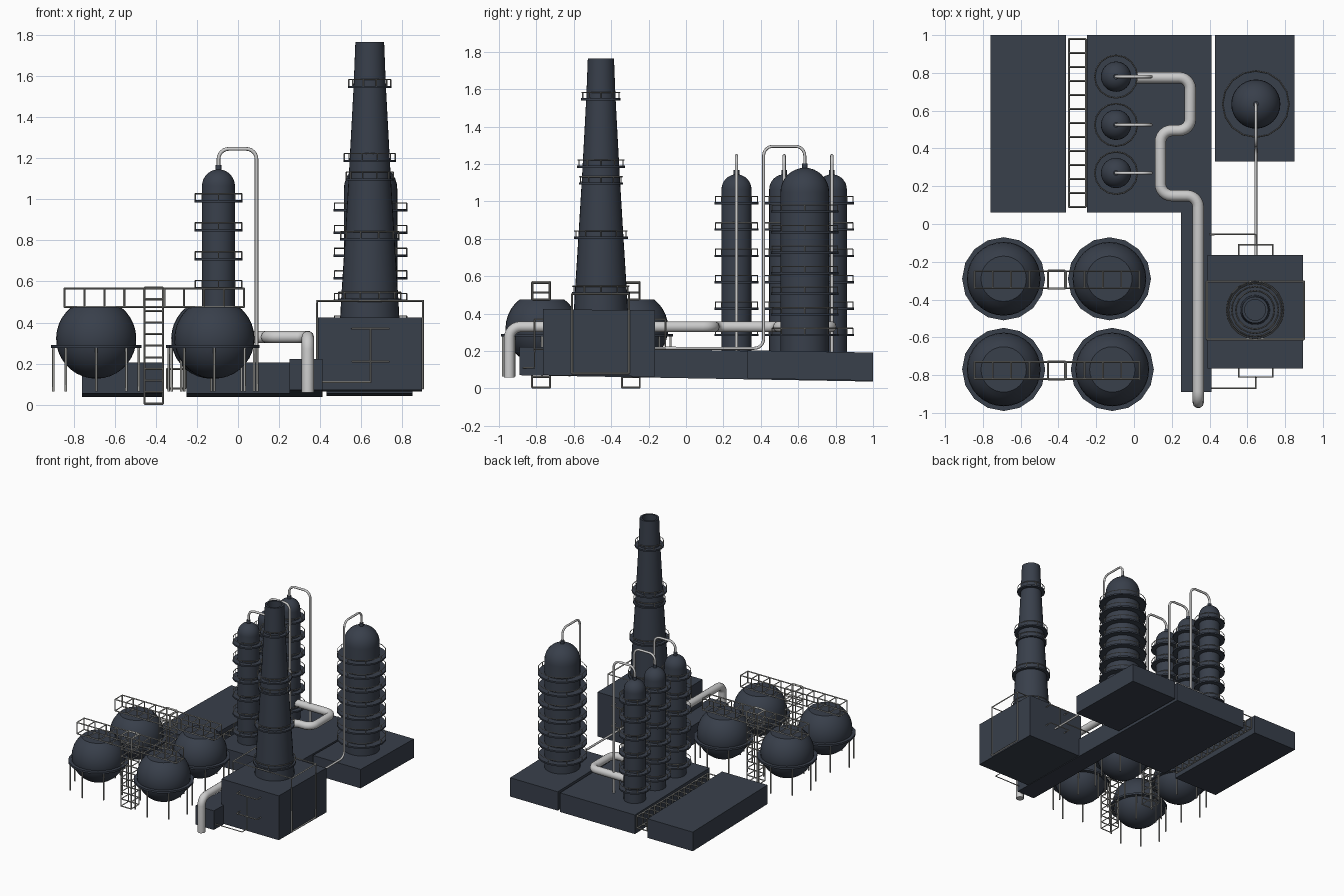
import bpy, bmesh, math
from mathutils import Vector

if "Cube" in bpy.data.objects:
    bpy.data.objects.remove(bpy.data.objects["Cube"])


def material(name, rgb):
    m = bpy.data.materials.new(name)
    m.diffuse_color = (*rgb, 1)
    m.use_nodes = True
    m.node_tree.nodes["Principled BSDF"].inputs["Base Color"].default_value = m.diffuse_color
    return m


DARK = material("dark_slate", (0.04, 0.05, 0.07))
PIPE = material("pale_pipe", (0.72, 0.72, 0.75))
RAIL = material("rail_grey", (0.36, 0.36, 0.34))
TAU = 2 * math.pi


def mesh_object(name, bm, mat, smooth=True):
    bmesh.ops.recalc_face_normals(bm, faces=bm.faces)
    me = bpy.data.meshes.new(name)
    bm.to_mesh(me)
    bm.free()
    me.materials.append(mat)
    ob = bpy.data.objects.new(name, me)
    bpy.context.collection.objects.link(ob)
    if smooth:
        bpy.ops.object.select_all(action='DESELECT')
        ob.select_set(True)
        bpy.context.view_layer.objects.active = ob
        bpy.ops.object.shade_smooth_by_angle(angle=math.radians(35))
    return ob


def slab(name, x0, x1, y0, y1, z0, z1, slope=0.018):
    """Block whose top and bottom fall slightly towards the back."""
    bm = bmesh.new()
    bmesh.ops.create_cube(bm, size=1)
    for v in bm.verts:
        x, y, z = v.co + Vector((.5, .5, .5))
        yy = y0 + (y1 - y0) * y
        v.co = (x0 + (x1 - x0) * x, yy, z0 + (z1 - z0) * z - slope * yy)
    return mesh_object(name, bm, DARK, False)


def lathe(name, centre, profile, segs=32, mat=DARK, closed=False):
    """Turn a list of (radius, z) about a vertical axis."""
    bm = bmesh.new()
    vs = [bm.verts.new((centre[0] + r, centre[1], z)) for r, z in profile]
    pairs = list(zip(vs, vs[1:])) + ([(vs[-1], vs[0])] if closed else [])
    edges = [bm.edges.new(p) for p in pairs]
    bmesh.ops.spin(bm, geom=vs + edges, cent=(*centre, 0), axis=(0, 0, 1),
                   angle=TAU, steps=segs, use_merge=True)
    bmesh.ops.remove_doubles(bm, verts=bm.verts, dist=1e-5)
    return mesh_object(name, bm, mat)


def fillet(points, radius, n=6):
    """Round the corners of a path."""
    pts = [Vector(p) for p in points]
    out = [pts[0]]
    for a, b, c in zip(pts, pts[1:], pts[2:]):
        p, q = b + (a - b).normalized() * radius, b + (c - b).normalized() * radius
        centre = p + q - b
        for i in range(n + 1):
            t = i / n * math.pi / 2
            out.append(centre + (p - centre) * math.cos(t) + (q - centre) * math.sin(t))
    return out + [pts[-1]]


def tubes(name, paths, r, mat, res=0, cyclic=False):
    cu = bpy.data.curves.new(name, 'CURVE')
    cu.dimensions = '3D'
    cu.bevel_depth, cu.bevel_resolution, cu.use_fill_caps = r, res, True
    for path in paths:
        sp = cu.splines.new('POLY')
        sp.points.add(len(path) - 1)
        for pt, co in zip(sp.points, path):
            pt.co = (*co, 1)
        sp.use_cyclic_u = cyclic
        sp.use_smooth = res > 0
    cu.materials.append(mat)
    ob = bpy.data.objects.new(name, cu)
    bpy.context.collection.objects.link(ob)
    bpy.ops.object.select_all(action='DESELECT')
    ob.select_set(True)
    bpy.context.view_layer.objects.active = ob
    bpy.ops.object.convert(target='MESH')
    return ob


def truss(name, lo, hi, axis, cells, r=0.005):
    """Square lattice box: four chords and a frame at each cell."""
    u, v = [i for i in range(3) if i != axis]
    corners = [(lo[u], lo[v]), (hi[u], lo[v]), (hi[u], hi[v]), (lo[u], hi[v])]

    def at(c, t):
        p = [0, 0, 0]
        p[u], p[v], p[axis] = c[0], c[1], lo[axis] + (hi[axis] - lo[axis]) * t
        return p
    segs = [[at(c, 0), at(c, 1)] for c in corners]
    for i in range(cells + 1):
        for a, b in zip(corners, corners[1:] + corners[:1]):
            segs.append([at(a, i / cells), at(b, i / cells)])
    tubes(name, segs, r, RAIL)


def platform(name, c, r_in, r_out, z, segs=16):
    """Ring walkway with a handrail."""
    lathe(name + "_floor", c, [(r_in, z), (r_out, z), (r_out, z + .012), (r_in, z + .012)],
          segs, closed=True)
    rr = r_out - .004

    def pt(i, h):
        a = TAU * i / segs
        return (c[0] + rr * math.cos(a), c[1] + rr * math.sin(a), z + h)
    tubes(name + "_rail", [[pt(i, .042) for i in range(segs)]], .003, RAIL, cyclic=True)
    tubes(name + "_posts", [[pt(i, .01), pt(i, .042)] for i in range(0, segs, 2)], .003, RAIL)


def column(name, c, r, top, r_plat, levels):
    """Domed process tower with a nozzle and walkways."""
    dome = [(r * math.cos(t * math.pi / 16), top - r + r * math.sin(t * math.pi / 16))
            for t in range(8)]
    lathe(name, c, [(0, .17), (r, .17)] + dome + [(0, top)])
    lathe(name + "_nozzle", c, [(0, top - .02), (.015, top - .02), (.015, top + .022), (0, top + .022)], 12)
    for i, z in enumerate(levels):
        platform(f"{name}_walkway_{i}", c, r - .005, r_plat, z)


# ground slabs
slab("slab_left", -.76, -.36, .06, 1, .055, .207)
slab("slab_middle", -.25, .41, .06, 1, .055, .207)
slab("slab_right", .43, .85, .33, 1, .06, .21)
slab("slab_strip", .25, .41, -.89, .06, .055, .207)
truss("trench_truss", (-.345, .09, .08), (-.255, .98, .175), 1, 12)

# three slim towers with their overhead pipes
for n, y in enumerate((.27, .525, .78)):
    column(f"slim_tower_{n}", (-.095, y), .08, 1.145, .117, [.985 - .141 * i for i in range(6)])
    path = [(-.095, y, 1.15), (-.095, y, 1.245), (.09, y, 1.245), (.09, y, .18)]
    tubes(f"slim_tower_pipe_{n}", [fillet(path, .05)], .009, PIPE, 2)

# wide tower and its pipe to the furnace
column("wide_tower", (.645, .635), .13, 1.18, .18, [.94 - .11 * i for i in range(7)])
path = [(.645, .635, 1.19), (.645, .635, 1.295), (.645, .415, 1.295), (.645, .415, .215), (.645, -.18, .215)]
tubes("wide_tower_pipe", [fillet(path, .05)], .008, PIPE, 2)

# thick winding main pipe
path = [(-.05, .775, .33), (.298, .775, .33), (.298, .495, .33), (.14, .495, .33),
        (.14, .15, .33), (.34, .15, .33), (.34, -.945, .33), (.34, -.945, .06)]
tubes("main_pipe", [fillet(path, .06)], .03, PIPE, 3)

# furnace block, hoops and side plumbing
slab("furnace_block", .39, .895, -.765, -.165, .062, .415, .012)
tubes("furnace_hoops", [[(.385, y, .08), (.385, y, .505), (.9, y, .505), (.9, y, .08)]
                        for y in (-.61, -.305)], .006, RAIL)
tubes("furnace_hoop_links", [[(x, -.61, z), (x, -.305, z)] for x in (.385, .9) for z in (.08, .505)],
      .006, RAIL)
for side, wall, out, far, low in (("front", -.75, -.81, -.87, .11), ("back", -.18, -.11, -.055, .22)):
    loops = [[(.555, wall, z), (.555, out, z), (.735, out, z), (.735, wall, z)] for z in (.37, .21)]
    loops.append([(.645, out, .37), (.645, out, low), (.645, far, low), (.4, far, low)])
    tubes(f"furnace_plumbing_{side}", loops, .005, RAIL)

# tapering chimney with an open top
CH = (.641, -.455)
lathe("chimney", CH, [(.145, .4), (.14, .5), (.121, .8), (.1, 1.15), (.078, 1.56), (.07, 1.765),
                      (.055, 1.765), (.058, 1.6), (0, 1.6)])
for i, (z, r, w) in enumerate(((.505, .137, .155), (.8, .119, .145), (1.09, .1, .118),
                               (1.18, .095, .128), (1.54, .077, .106))):
    platform(f"chimney_walkway_{i}", CH, r, w, z, 20)

# truncated ball tanks on legs
for n, (x, y) in enumerate(((-.69, -.29), (-.13, -.29), (-.69, -.77), (-.115, -.77))):
    R, zc = .195, .322
    prof = [(R * math.cos(a), zc + R * math.sin(a))
            for a in (math.radians(-90 + 142 * i / 14) for i in range(15))]
    lathe(f"ball_tank_{n}", (x, y), [(0, prof[0][1])] + prof[1:] + [(0, prof[-1][1])], 32)
    lathe(f"tank_belt_{n}", (x, y), [(.185, .277), (.22, .277), (.22, .292), (.185, .292)], 16, closed=True)
    legs = []
    for k in range(8):
        px, py = x + .208 * math.cos(TAU * k / 8), y + .208 * math.sin(TAU * k / 8)
        legs.append([(px, py, .065), (px, py, .285)])
    tubes(f"tank_legs_{n}", legs, .006, RAIL, 1)

# caged catwalks over the tanks and the ladder towers between them
for n, y in enumerate((-.295, -.775)):
    truss(f"catwalk_{n}", (-.845, y - .045, .475), (.03, y + .045, .565), 0, 9)
    truss(f"ladder_tower_{n}", (-.455, y - .048, .005), (-.365, y + .048, .57), 2, 10)
